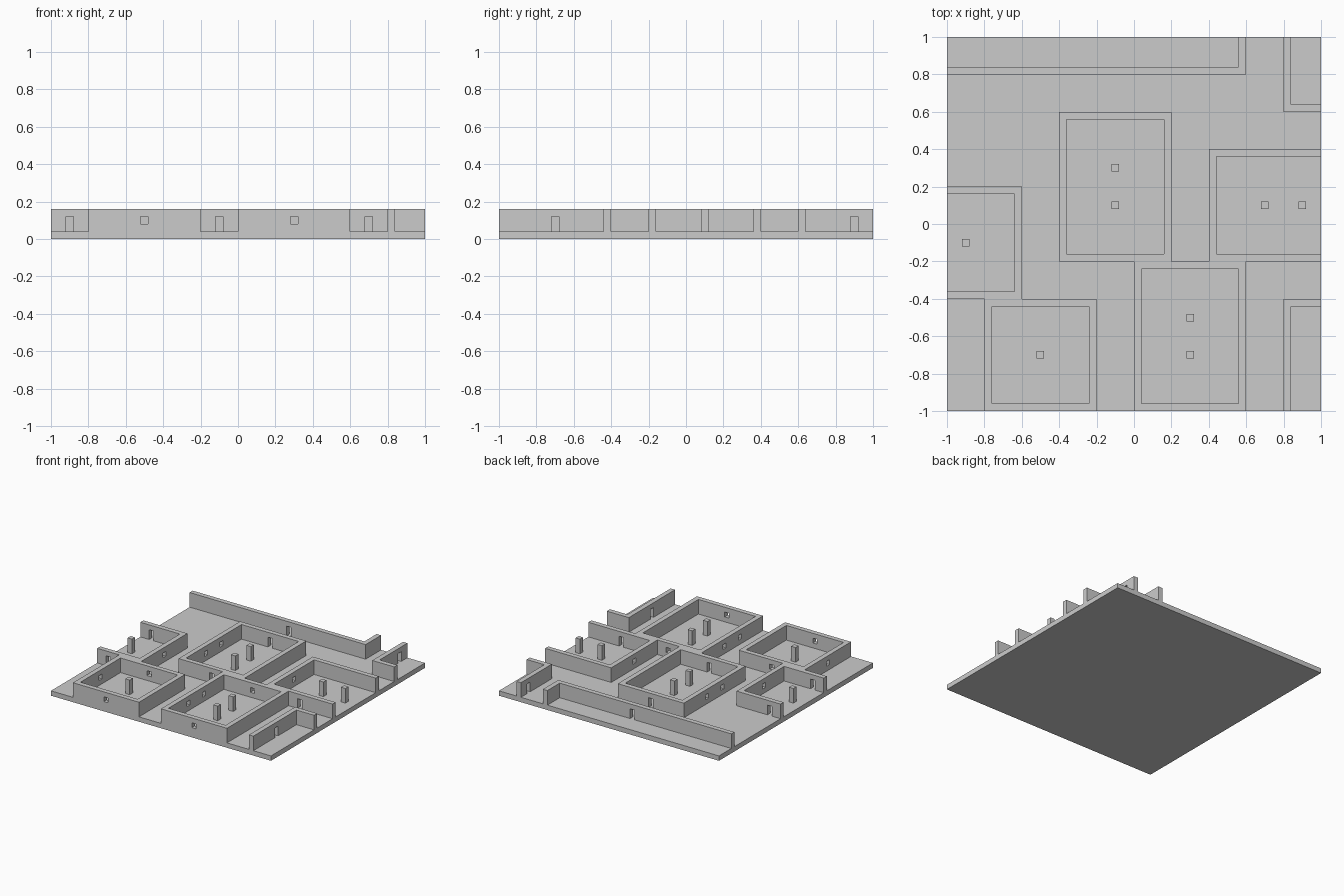
import bpy
import bmesh
from mathutils import Matrix, Vector

if "Cube" in bpy.data.objects:
    bpy.data.objects.remove(bpy.data.objects["Cube"], do_unlink=True)

FLOOR, TOP, THICK = 0.04, 0.16, 0.04

stone = bpy.data.materials.new("light grey stone")
stone.use_nodes = True
colour = (0.6, 0.6, 0.6, 1)
stone.diffuse_color = colour
stone.node_tree.nodes["Principled BSDF"].inputs["Base Color"].default_value = colour


def boxes(name, bounds):
    """One object made of axis-aligned boxes given as (low corner, high corner)."""
    bm = bmesh.new()
    for low, high in bounds:
        low, high = Vector(low), Vector(high)
        size = Matrix.Diagonal((*(high - low), 1))
        bmesh.ops.create_cube(bm, size=1, matrix=Matrix.Translation((low + high) / 2) @ size)
    mesh = bpy.data.meshes.new(name)
    bm.to_mesh(mesh)
    bm.free()
    mesh.materials.append(stone)
    obj = bpy.data.objects.new(name, mesh)
    bpy.context.collection.objects.link(obj)
    return obj


def cut(obj, cutter):
    """Subtract the cutter, keep the result as plain mesh and drop the cutter."""
    cutter.hide_render = True
    mod = obj.modifiers.new("cut", 'BOOLEAN')
    mod.operation, mod.solver, mod.object = 'DIFFERENCE', 'EXACT', cutter
    bpy.context.view_layer.update()
    mesh = bpy.data.meshes.new_from_object(obj.evaluated_get(bpy.context.evaluated_depsgraph_get()))
    obj.modifiers.clear()
    obj.data = mesh
    bpy.data.objects.remove(cutter, do_unlink=True)


def room(name, x0, x1, y0, y1, doors=(), windows=()):
    """Walled room; a side lying beyond the plate edge is left open."""
    lo = (max(x0, -1), max(y0, -1))
    hi = (min(x1, 1), min(y1, 1))
    walls = boxes(name, [((*lo, FLOOR), (*hi, TOP))])
    cut(walls, boxes("room_cutter", [((x0 + THICK, y0 + THICK, 0), (x1 - THICK, y1 - THICK, 0.3))]))
    # openings: side letter and position along that wall
    holes = []
    for sill, group in ((0, doors), (0.08, windows)):
        for side, at in group:
            mid = {"W": x0, "E": x1 - THICK, "S": y0, "N": y1 - THICK}[side] + THICK / 2
            if side in "WE":
                holes.append(((mid - 0.03, at - 0.02, sill), (mid + 0.03, at + 0.02, 0.12)))
            else:
                holes.append(((at - 0.02, mid - 0.03, sill), (at + 0.02, mid + 0.03, 0.12)))
    if holes:
        cut(walls, boxes("opening_cutter", holes))


# Floor plate
boxes("floor_plate", [((-1, -1, 0), (1, 1, FLOOR))])

# Rooms (limits past 1 mean the room runs off the plate)
OFF = 1.2
room("centre_room_walls", -0.4, 0.2, -0.2, 0.6,
     doors=[("N", -0.1), ("S", -0.1)], windows=[("W", 0.1), ("W", 0.3)])
room("left_room_walls", 0.4, OFF, -0.2, 0.4,
     doors=[("S", 0.7)], windows=[("W", 0.1)])
room("right_room_walls", -OFF, -0.6, -0.4, 0.2,
     doors=[("N", -0.9), ("S", -0.9)], windows=[("E", -0.1)])
room("front_right_room_walls", -0.8, -0.2, -1, -0.4,
     windows=[("N", -0.5), ("S", -0.5), ("W", -0.7)])
room("front_left_room_walls", 0, 0.6, -1, -0.2,
     windows=[("N", 0.3), ("S", 0.3), ("W", -0.5), ("W", -0.7)])
room("front_left_corner_walls", 0.8, OFF, -OFF, -0.4, doors=[("W", -0.7)])
room("back_left_corner_walls", 0.8, OFF, 0.6, OFF, doors=[("W", 0.9)])
room("back_corridor_walls", -OFF, 0.6, 0.8, OFF, doors=[("S", -0.1)])

# Square pillars inside the rooms
for i, (x, y) in enumerate([(-0.1, 0.1), (-0.1, 0.3), (0.7, 0.1), (0.9, 0.1),
                            (-0.9, -0.1), (-0.5, -0.7), (0.3, -0.5), (0.3, -0.7)]):
    boxes(f"pillar_{i + 1}", [((x - 0.02, y - 0.02, FLOOR), (x + 0.02, y + 0.02, TOP))])
